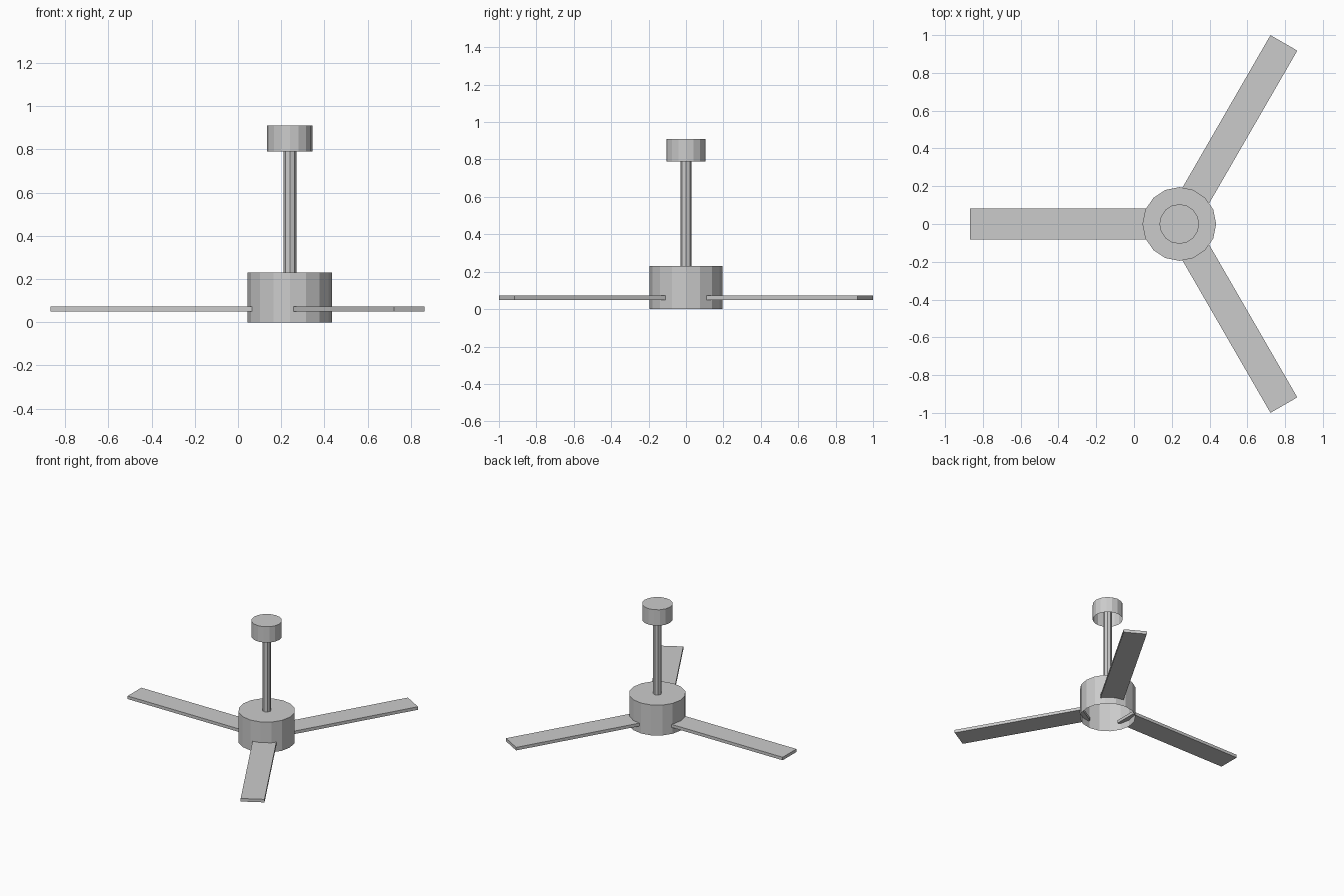
import bpy, bmesh, math
from mathutils import Matrix, Vector

cube = bpy.data.objects.get("Cube")
if cube:
    bpy.data.objects.remove(cube, do_unlink=True)

AXIS_X = 0.24  # the fan's vertical axis

grey = bpy.data.materials.new("light_grey")
grey.use_nodes = True
colour = (0.6, 0.6, 0.6, 1)
grey.diffuse_color = colour
grey.node_tree.nodes["Principled BSDF"].inputs["Base Color"].default_value = colour


def finish(name, bm):
    mesh = bpy.data.meshes.new(name)
    bm.to_mesh(mesh)
    bm.free()
    mesh.materials.append(grey)
    obj = bpy.data.objects.new(name, mesh)
    obj.location.x = AXIS_X
    bpy.context.collection.objects.link(obj)
    return obj


def open_cylinder(name, radius, bottom, top, sides):
    """Faceted cylinder with a lid and an open underside."""
    bm = bmesh.new()
    bmesh.ops.create_cone(bm, cap_ends=True, segments=sides, radius1=radius,
                          radius2=radius, depth=top - bottom,
                          matrix=Matrix.Translation((0, 0, (top + bottom) / 2)))
    bm.normal_update()
    under = [f for f in bm.faces if f.normal.z < -0.9]
    bmesh.ops.delete(bm, geom=under, context='FACES_ONLY')
    # Place a vertex on the x axis
    first = next(v.co for v in bm.verts)
    turn = -math.atan2(first.y, first.x)
    bmesh.ops.rotate(bm, verts=bm.verts, matrix=Matrix.Rotation(turn, 3, 'Z'))
    return finish(name, bm)


def blade(name, angle, inner=0.16, outer=1.107, width=0.164, bottom=0.05, top=0.073):
    """Flat board running outward from the motor."""
    bm = bmesh.new()
    size = Matrix.Diagonal((outer - inner, width, top - bottom, 1))
    place = Matrix.Translation(((outer + inner) / 2, 0, (top + bottom) / 2))
    spin = Matrix.Rotation(math.radians(angle), 4, 'Z')
    bmesh.ops.create_cube(bm, size=1, matrix=spin @ place @ size)
    return finish(name, bm)


# Motor, rod and ceiling mount
open_cylinder("motor_housing", 0.195, 0, 0.23, 16)
open_cylinder("down_rod", 0.03, 0.23, 0.905, 8)
open_cylinder("ceiling_canopy", 0.105, 0.79, 0.91, 16)

# Three evenly spaced blades
for name, angle in (("blade_back", 60), ("blade_right", 180), ("blade_front", 300)):
    blade(name, angle)
